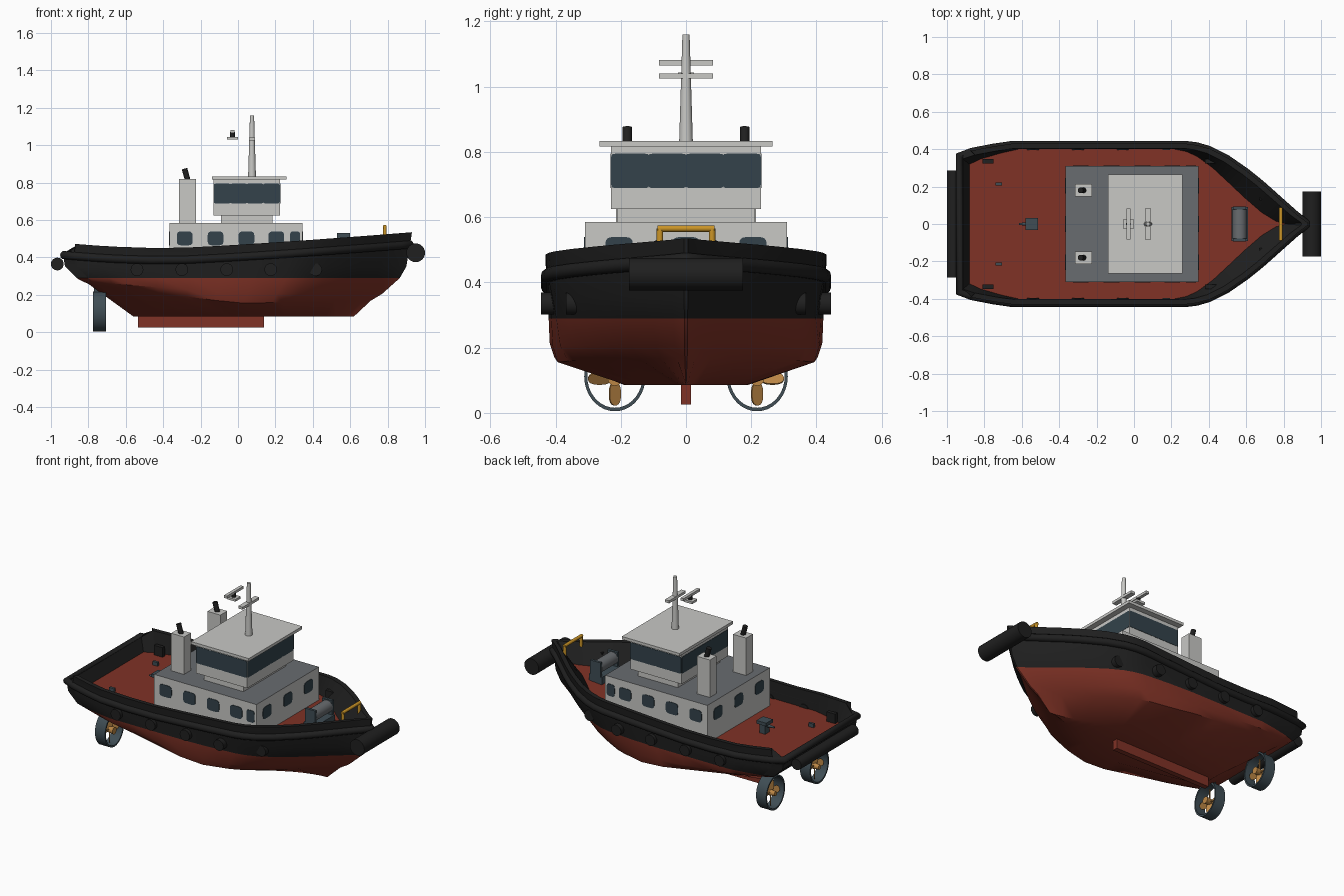
import bpy, bmesh
from math import pi, sin, cos, radians
from mathutils import Matrix, Vector, Euler

cube = bpy.data.objects.get("Cube")
if cube:
    bpy.data.objects.remove(cube, do_unlink=True)

def material(name, r, g, b):
    m = bpy.data.materials.new(name)
    m.use_nodes = True
    m.diffuse_color = (r, g, b, 1)
    m.node_tree.nodes["Principled BSDF"].inputs["Base Color"].default_value = (r, g, b, 1)
    return m

BLACK = material("hull black", .014, .014, .014)
RED = material("oxide red", .215, .032, .019)
WHITE = material("pale grey paint", .58, .58, .56)
GREY = material("roof grey", .14, .15, .16)
GLASS = material("dark glass", .033, .055, .07)
STEEL = material("blue steel", .05, .075, .09)
YELLOW = material("safety yellow", .6, .3, .02)
BRONZE = material("bronze", .5, .24, .06)
made = []

def add(name, data):
    o = bpy.data.objects.new(name, data)
    bpy.context.scene.collection.objects.link(o)
    made.append(o)
    return o

def loft(name, rings, mats, wrap=False, rule=None):
    """Skin successive even-sided rings; close both ends unless wrapped."""
    bm = bmesh.new()
    rows = [[bm.verts.new(p) for p in ring] for ring in rings]
    n = len(rows[0])
    def face(vs, k):
        bm.faces.new(vs).material_index = rule(k) if rule else 0
    for k in range(len(rows) if wrap else len(rows) - 1):
        a, b = rows[k], rows[(k + 1) % len(rows)]
        for i in range(n):
            j = (i + 1) % n
            face((a[i], a[j], b[j], b[i]), k)
    if not wrap:
        for row, k in ((rows[0], 0), (rows[-1], len(rows))):
            for i in range(n // 2 - 1):
                face((row[i], row[i + 1], row[n - 2 - i], row[n - 1 - i]), k)
    bmesh.ops.recalc_face_normals(bm, faces=bm.faces)
    me = bpy.data.meshes.new(name)
    bm.to_mesh(me)
    bm.free()
    for m in mats:
        me.materials.append(m)
    return add(name, me)

def box(name, x, y, z, mat, top=None):
    """Box from (min, max) ranges, with an optional top colour."""
    rings = [[(x[0], y[0], h), (x[1], y[0], h), (x[1], y[1], h), (x[0], y[1], h)] for h in z]
    return loft(name, rings, [mat, top or mat], rule=lambda k: int(k == 2))

def rod(name, p, q, r1, r2, mat, sides=24):
    p, q = Vector(p), Vector(q)
    rot = (q - p).to_track_quat('Z', 'Y')
    ring = lambda c, r: [c + rot @ Vector((r * cos(a), r * sin(a), 0))
                         for a in (2 * pi * i / sides for i in range(sides))]
    return loft(name, [ring(p, r1), ring(q, r2)], [mat])

def panel(name, m, w, h, mat, power=.45, depth=.003):
    """Thin rounded plate in the local xy plane of matrix m."""
    def bend(v):
        return (abs(v) ** power) * (1 if v > 0 else -1)
    angles = [2 * pi * (i + .5) / 20 for i in range(20)]
    return loft(name, [[m @ Vector((bend(cos(a)) * w / 2, bend(sin(a)) * h / 2, d))
                        for a in angles] for d in (-depth, depth)], [mat])

FACE_Y = Euler((pi / 2, 0, 0)).to_matrix().to_4x4()
FACE_X = Euler((pi / 2, 0, pi / 2)).to_matrix().to_4x4()
T = Matrix.Translation

# Hull outline: position along the length, fraction of half breadth
PLAN = [(0, .86), (.035, .91), (.037, .912), (.1, .965), (.155, 1), (.25, 1), (.35, 1),
        (.45, 1), (.55, 1), (.65, 1), (.685, .98), (.72, .935), (.77, .825), (.826, .655),
        (.87, .5), (.925, .285), (.97, .11), (1, .015)]

def sheer(x):
    if x < -.35:
        return .45 + .025 * ((x + .35) / .55) ** 2
    return .45 + .085 * ((x + .35) / 1.28) ** 1.2

def bulwark_top(x):
    return .42 if x < -.873 else sheer(x)

def deck(x):
    return .347 + .09 * max(0, x)

def outline(x0, x1, half, z, fore=0, aft=0, power=1):
    """Ring around the hull; z is a height or a function of x; fore and aft fine the ends."""
    side = []
    for t, f in PLAN:
        x = x0 + t * (x1 - x0)
        y = half * f ** power * (1 - fore * max(0, t - .5) - aft * max(0, .5 - t))
        side.append((x, y, z(x) if callable(z) else z))
    return side + [(x, -y, h) for x, y, h in reversed(side)]

hull_rings = [
    outline(-.56, .62, .2, .085, 1.8, 1.2),
    outline(-.80, .71, .41, lambda x: .155 + .13 * max(0, -x) + .02 * max(0, x), .8, .3),
    outline(-.835, .77, .42, lambda x: .205 + .083 * max(0, -x), .55, .1),
    outline(-.863, .865, .421, .29, .37),
    outline(-.925, .90, .423, .352, .22),
    outline(-.935, .92, .424, lambda x: sheer(x) - .065),
    outline(-.94, .93, .43, bulwark_top), outline(-.915, .895, .405, bulwark_top),
    outline(-.88, .81, .4, deck, power=1.5)]
loft("hull", hull_rings, [RED, BLACK], rule=lambda k: int(3 <= k < len(hull_rings) - 1))

# Rubbing rail around the hull
cu = bpy.data.curves.new("rubbing_rail", 'CURVE')
cu.dimensions = '3D'
cu.bevel_depth, cu.bevel_resolution = .022, 3
sp = cu.splines.new('POLY')
pts = outline(-.933, .92, .423, lambda x: sheer(x) - .065)
sp.points.add(len(pts) - 1)
for p, c in zip(sp.points, pts):
    p.co = (*c, 1)
sp.use_cyclic_u = True
cu.materials.append(BLACK)
add("rubbing_rail", cu)

# Fenders at the ends and round pads along the sides
rod("stern_fender", (-.966, -.285, .365), (-.966, .285, .365), .034, .034, BLACK)
rod("bow_fender", (.95, -.175, .425), (.95, .175, .425), .05, .05, BLACK)
for x, y in ((-.54, .425), (-.30, .425), (-.06, .425), (.175, .425), (.415, .349)):
    for s in (-1, 1):
        rod("side_fender", (x, s * (y - .03), .335), (x, s * (y + .019), .335),
            .034, .034, BLACK, 20)

# Skeg
box("skeg", (-.535, .14), (-.016, .016), (.025, .12), RED)

# Deckhouse with portholes
box("deckhouse", (-.365, .345), (-.31, .31), (.33, .585), WHITE, GREY)
for s in (-1, 1):
    for x, w in ((-.285, .085), (-.12, .085), (.045, .085), (.205, .085), (.305, .055)):
        panel("side_porthole", T((x, s * .31, .502)) @ FACE_Y, w, .075, GLASS)
for x in (-.365, .345):
    for y in (-.205, 0, .205):
        panel("end_porthole", T((x, y, .502)) @ FACE_X, .085, .075, GLASS)

# Wheelhouse with a band of windows
box("wheelhouse_base", (-.09, .185), (-.21, .21), (.58, .63), WHITE)
box("wheelhouse", (-.13, .225), (-.23, .23), (.625, .82), WHITE)
box("wheelhouse_roof", (-.14, .26), (-.265, .265), (.816, .834), WHITE)
for i in range(4):
    for s in (-1, 1):
        panel("wheelhouse_side_window", T((-.084 + i * .0876, s * .23, .742)) @ FACE_Y,
              .09, .105, GLASS, .13, .002)
    for x in (-.13, .225):
        panel("wheelhouse_end_window", T((x, -.171 + i * .114, .742)) @ FACE_X,
              .117, .105, GLASS, .13, .002)

# Mast and radar
rod("mast", (.075, 0, .83), (.075, 0, 1.16), .021, .011, WHITE)
box("mast_crossbar", (.06, .09), (-.082, .082), (1.025, 1.041), WHITE)
box("radar_shelf", (-.06, 0), (-.025, .025), (1.03, 1.044), WHITE)
rod("radar_pedestal", (-.03, 0, 1.042), (-.03, 0, 1.07), .013, .013, BLACK)
box("radar_bar", (-.04, -.02), (-.082, .082), (1.065, 1.081), WHITE)

# Funnels, thrusters and mooring gear on both sides
for s in (-1, 1):
    y = s * .18
    box("funnel", (-.315, -.225), (y - .034, y + .034), (.58, .82), WHITE)
    rod("exhaust_pipe", (-.268, y, .81), (-.286, y, .875), .015, .015, BLACK, 16)

    y = s * .218
    profile = [(-.775, 1), (-.705, 1), (-.705, .9), (-.775, .9)]
    loft("thruster_nozzle", [[(x, y + .094 * r * cos(i * pi / 18), .112 + .107 * r * sin(i * pi / 18))
                              for i in range(36)] for x, r in profile], [STEEL], wrap=True)
    box("thruster_strut", (-.77, -.71), (y - .02, y + .02), (.21, .27), STEEL)
    rod("propeller_hub", (-.775, y, .105), (-.705, y, .105), .014, .022, BRONZE, 16)
    for k in range(4):
        m = (T((-.74, y, .105)) @ Matrix.Rotation(k * pi / 2, 4, 'X') @ T((0, 0, -.047))
             @ Matrix.Rotation(radians(35), 4, 'Z') @ FACE_X)
        panel("propeller_blade", m, .042, .07, BRONZE, .8)

    for x, y in ((-.78, .335), (.41, .335), (.70, .14)):
        z = deck(x)
        box("mooring_bitt", (x - .03, x + .03), (s * y - .012, s * y + .012), (z, z + .06), BLACK)
    box("deck_vent", (-.74, -.705), (s * .215 - .008, s * .215 + .008), (.34, .37), STEEL)
    box("winch_side", (.53, .60), (s * .085 - .008, s * .085 + .008), (.39, .53), STEEL)
    rod("tow_frame_post", (.785, s * .08, .42), (.785, s * .08, .565), .01, .01, YELLOW, 12)

rod("tow_frame_bar", (.785, -.088, .565), (.785, .088, .565), .01, .01, YELLOW, 12)
box("winch_bed", (.52, .61), (-.092, .092), (.38, .44), STEEL)
rod("winch_drum", (.565, -.08, .487), (.565, .08, .487), .038, .038, GREY)

# Towing post on the aft deck
box("tow_post", (-.565, -.525), (-.022, .022), (.33, .405), STEEL)
box("tow_post_cap", (-.58, -.512), (-.033, .033), (.405, .425), STEEL)
rod("tow_hook", (-.57, 0, .395), (-.615, 0, .395), .01, .005, STEEL, 12)

# Smooth round surfaces, keep the edges crisp
bpy.ops.object.select_all(action='DESELECT')
for o in made:
    if o.type == 'MESH':
        o.select_set(True)
        bpy.context.view_layer.objects.active = o
bpy.ops.object.shade_smooth_by_angle(angle=radians(32))
